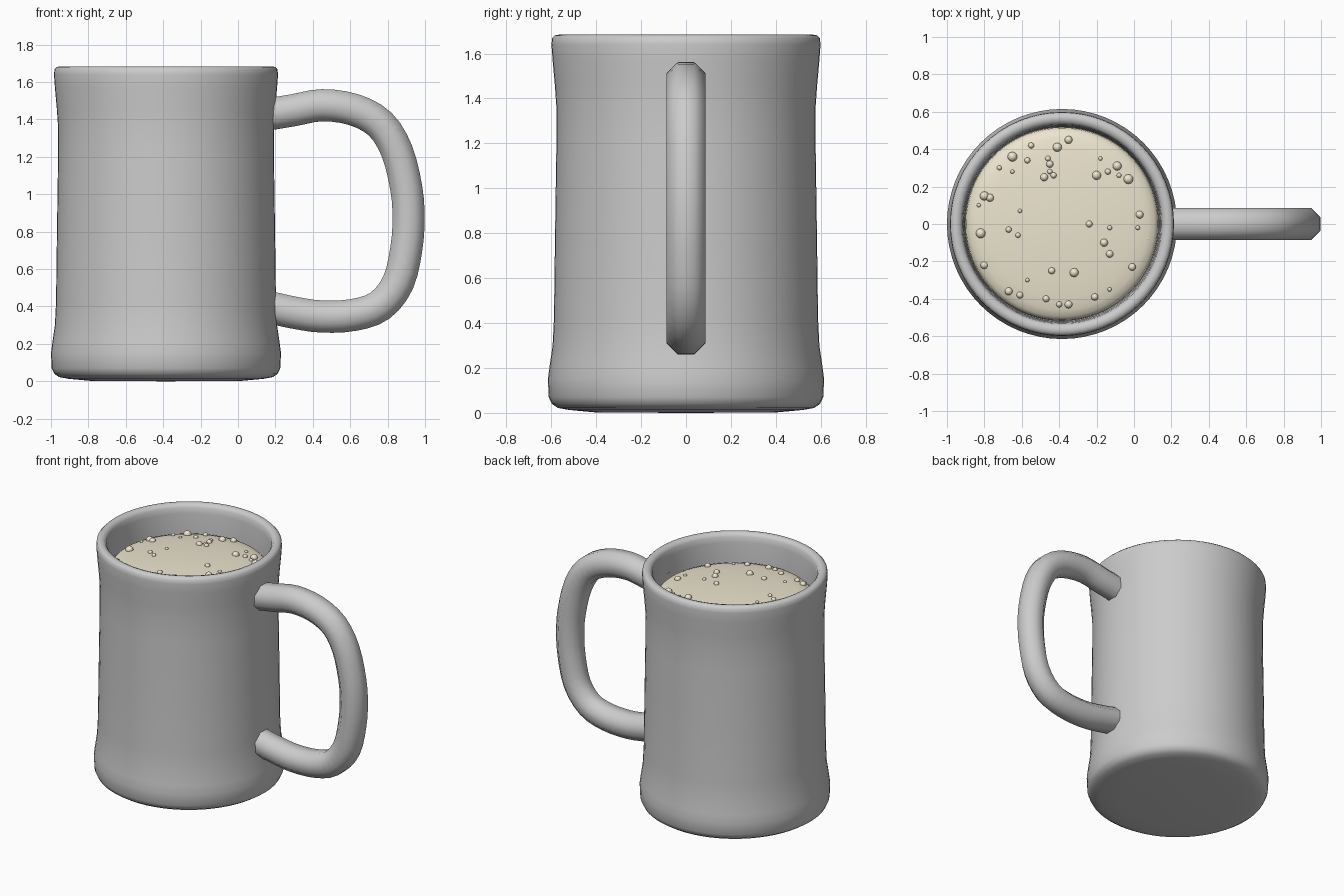
import bpy, bmesh, math
from mathutils import Vector

if "Cube" in bpy.data.objects:
    bpy.data.objects.remove(bpy.data.objects["Cube"])

CX = -0.385  # mug axis


def make(name, bm, mat=None, angle=60):
    bmesh.ops.recalc_face_normals(bm, faces=bm.faces)
    me = bpy.data.meshes.new(name)
    bm.to_mesh(me)
    bm.free()
    ob = bpy.data.objects.new(name, me)
    bpy.context.collection.objects.link(ob)
    if mat:
        me.materials.append(mat)
    bpy.ops.object.select_all(action='DESELECT')
    ob.select_set(True)
    bpy.context.view_layer.objects.active = ob
    bpy.ops.object.shade_smooth_by_angle(angle=math.radians(angle))
    return ob


def smooth_path(pts, steps):
    """Catmull-Rom curve through 2D points."""
    p = [Vector(q) for q in pts]
    p = [2 * p[0] - p[1]] + p + [2 * p[-1] - p[-2]]
    out = []
    for a, b, c, d in zip(p, p[1:], p[2:], p[3:]):
        for i in range(steps):
            t = i / steps
            out.append(0.5 * (2 * b + (c - a) * t + (2 * a - 5 * b + 4 * c - d) * t * t
                              + (3 * b - a - 3 * c + d) * t ** 3))
    return out + [p[-2]]


def lathe(name, profile, mat=None, seg=64):
    bm = bmesh.new()
    vs = [bm.verts.new((CX + r, 0, z)) for r, z in profile]
    es = [bm.edges.new(e) for e in zip(vs, vs[1:])]
    bmesh.ops.spin(bm, geom=vs + es, cent=(CX, 0, 0), axis=(0, 0, 1),
                   angle=2 * math.pi, steps=seg)
    bmesh.ops.remove_doubles(bm, verts=bm.verts, dist=1e-4)
    return make(name, bm, mat)


def material(name, color):
    m = bpy.data.materials.new(name)
    m.diffuse_color = color
    m.use_nodes = True
    m.node_tree.nodes["Principled BSDF"].inputs["Base Color"].default_value = m.diffuse_color
    return m


cream = material("cream", (0.84, 0.78, 0.62, 1))

# Mug body: outer wall, rounded rim, inner wall and floor
lathe("mug_body", [
    (0, 0), (0.40, 0.002), (0.52, 0.013), (0.57, 0.022), (0.597, 0.04), (0.611, 0.07),
    (0.615, 0.15), (0.607, 0.21), (0.594, 0.30), (0.588, 0.42), (0.583, 0.80),
    (0.577, 1.20), (0.577, 1.36), (0.584, 1.46), (0.594, 1.57), (0.599, 1.64),
    (0.596, 1.668), (0.583, 1.681), (0.565, 1.684), (0.545, 1.678), (0.533, 1.66),
    (0.528, 1.62), (0.522, 1.50), (0.518, 1.30), (0.518, 0.20), (0.48, 0.12), (0, 0.11)])

# Domed drink surface
lathe("drink", [(0, 1.535), (0.15, 1.532), (0.30, 1.524), (0.40, 1.515), (0.46, 1.506),
                (0.495, 1.493), (0.513, 1.475), (0.518, 1.44)], cream)

# Handle: octagonal tube swept along a D-shaped path
path = smooth_path([(0.15, 1.425), (0.30, 1.45), (0.45, 1.476), (0.62, 1.452), (0.76, 1.375),
                    (0.85, 1.23), (0.90, 1.03), (0.912, 0.87), (0.90, 0.71), (0.857, 0.53),
                    (0.76, 0.405), (0.62, 0.355), (0.45, 0.346), (0.30, 0.367), (0.15, 0.40)], 3)
bm = bmesh.new()
rings = []
for i, p in enumerate(path):
    t = (path[min(i + 1, len(path) - 1)] - path[max(i - 1, 0)]).normalized()
    ring = []
    for k in range(8):
        a = math.radians(22.5 + 45 * k)
        n, b = 0.093 * math.cos(a), 0.094 * math.sin(a)
        ring.append(bm.verts.new((p.x - t.y * n, b, p.y + t.x * n)))
    rings.append(ring)
for r0, r1 in zip(rings, rings[1:]):
    for k in range(8):
        bm.faces.new((r0[k], r0[(k + 1) % 8], r1[(k + 1) % 8], r1[k]))
bm.faces.new(rings[0])
bm.faces.new(rings[-1])
make("handle", bm)

# Bubbles: x, y (hundredths of a unit) and radius (thousandths)
BUBBLES = [
    (-35, 45, 21), (-41, 41, 24), (-55, 42, 16), (-65, 36, 26), (-57, 34, 16), (-72, 30, 13),
    (-65, 28, 11), (-46, 35, 15), (-45, 32, 19), (-45, 28, 14), (-48, 25, 21), (-43, 26, 16),
    (-20, 26, 24), (-14, 28, 16), (-9, 31, 24), (-18, 35, 11), (-8, 26, 13), (-3, 24, 26),
    (-80, 15, 24), (-77, 14, 21), (-83, 10, 11), (-82, -5, 26), (-80, -22, 21), (-67, -3, 16),
    (-62, -6, 14), (-61, 7, 11), (3, 5, 21), (-16, -10, 21), (-13, -16, 20), (-1, -23, 20),
    (-32, -26, 24), (-44, -25, 18), (-57, -30, 11), (-67, -36, 21), (-61, -38, 18),
    (-47, -40, 18), (-40, -43, 16), (-35, -43, 21), (-21, -39, 19), (-13, -35, 11),
    (-24, 0, 18), (-13, -2, 13), (2, -2, 12), (7, -8, 10)]
bm = bmesh.new()
for x, y, r in BUBBLES:
    x, y = x / 100, y / 100
    d = math.hypot(x - CX, y)
    z = 1.535 - 0.125 * d * d - (0.012 if d > 0.46 else 0)
    verts = bmesh.ops.create_uvsphere(bm, u_segments=12, v_segments=8, radius=r / 1000)["verts"]
    bmesh.ops.translate(bm, verts=verts, vec=(x, y, z))
make("bubbles", bm, cream)
